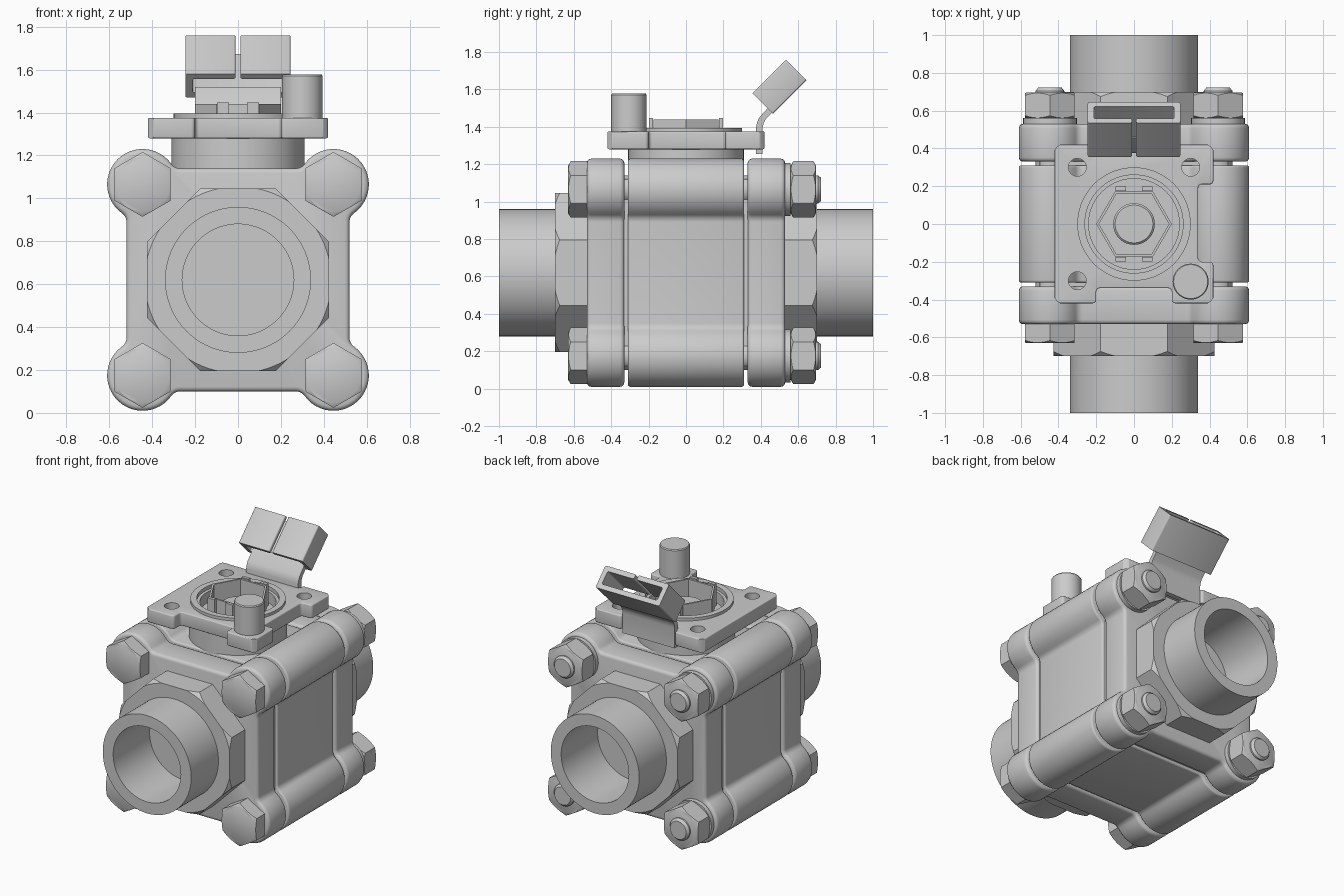
import bpy, bmesh
from math import sin, cos, pi, atan2, sqrt, radians
from mathutils import Vector

if "Cube" in bpy.data.objects:
    bpy.data.objects.remove(bpy.data.objects["Cube"])

ZC = 0.62          # height of the flow axis
BOLT = 0.445       # bolt offset from the axis
AXES = {'X': lambda a, b, t: (t, a, b),
        'Y': lambda a, b, t: (a, t, b),
        'Z': lambda a, b, t: (a, b, t)}


def finish(name, bm, bevel=0.0):
    bmesh.ops.recalc_face_normals(bm, faces=bm.faces)
    me = bpy.data.meshes.new(name)
    bm.to_mesh(me)
    bm.free()
    ob = bpy.data.objects.new(name, me)
    bpy.context.collection.objects.link(ob)
    if bevel:
        m = ob.modifiers.new('bevel', 'BEVEL')
        m.width, m.segments = bevel, 3
        m.limit_method, m.angle_limit = 'ANGLE', radians(50)
        apply(ob, m)
    smooth(ob)
    return ob


def activate(ob):
    bpy.ops.object.select_all(action='DESELECT')
    bpy.context.view_layer.objects.active = ob
    ob.select_set(True)


def apply(ob, mod):
    activate(ob)
    bpy.ops.object.modifier_apply(modifier=mod.name)


def smooth(ob):
    activate(ob)
    bpy.ops.object.shade_smooth_by_angle(angle=radians(32))


def boolean(ob, cutter, op):
    m = ob.modifiers.new('cut', 'BOOLEAN')
    m.operation, m.object, m.solver = op, cutter, 'EXACT'
    apply(ob, m)
    bpy.data.objects.remove(cutter)
    smooth(ob)


def prism(name, pts, t0, t1, axis='Y', bevel=0.0):
    bm = bmesh.new()
    put = AXES[axis]
    a = [bm.verts.new(put(p[0], p[1], t0)) for p in pts]
    b = [bm.verts.new(put(p[0], p[1], t1)) for p in pts]
    bm.faces.new(a)
    bm.faces.new(b)
    for i in range(len(pts)):
        j = (i + 1) % len(pts)
        bm.faces.new((a[i], a[j], b[j], b[i]))
    return finish(name, bm, bevel)


def lathe(name, prof, axis='Y', c=(0, 0), n=64, closed=False):
    bm = bmesh.new()
    put = AXES[axis]
    rings = [[bm.verts.new(put(c[0] + r * cos(2 * pi * k / n), c[1] + r * sin(2 * pi * k / n), t))
              for k in range(n)] for r, t in prof]
    pairs = list(zip(rings, rings[1:]))
    if closed:
        pairs.append((rings[-1], rings[0]))
    else:
        bm.faces.new(rings[0])
        bm.faces.new(rings[-1])
    for p, q in pairs:
        for k in range(n):
            j = (k + 1) % n
            bm.faces.new((p[k], p[j], q[j], q[k]))
    return finish(name, bm)


def ngon(n, r, start, c=(0, 0)):
    return [(c[0] + r * cos(start + 2 * pi * k / n), c[1] + r * sin(start + 2 * pi * k / n)) for k in range(n)]


def rect(x0, y0, x1, y1):
    return [(x0, y0), (x1, y0), (x1, y1), (x0, y1)]


def round_poly(pts, rad, seg=6):
    out = []
    for i, p in enumerate(pts):
        p, a, b = Vector(p), Vector(pts[i - 1]), Vector(pts[(i + 1) % len(pts)])
        s, e = p + (a - p).normalized() * rad, p + (b - p).normalized() * rad
        o = s + e - p
        for k in range(seg + 1):
            t = k / seg * pi / 2
            out.append(tuple(o + (s - o) * cos(t) + (e - o) * sin(t)))
    return out


def lobed_profile(half=0.52, r=0.165, f=0.05):
    # square with a round bolt lobe on each corner, blended by fillets
    dx = half + f - BOLT
    h = sqrt((r + f) ** 2 - dx ** 2)
    end = atan2(h, -dx)
    part = [(half + f + f * cos(pi + (end - pi) * k / 6), BOLT - h + f * sin(pi + (end - pi) * k / 6))
            for k in range(7)]
    a0 = atan2(-h, dx)
    part += [(BOLT + r * cos(a0 + (pi / 4 - a0) * k / 12), BOLT + r * sin(a0 + (pi / 4 - a0) * k / 12))
             for k in range(1, 13)]
    part += [(y, x) for x, y in reversed(part[:-1])]
    out = []
    for q in range(4):
        c, s = round(cos(q * pi / 2)), round(sin(q * pi / 2))
        out += [(c * x - s * y, ZC + s * x + c * y) for x, y in part]
    return out


# Valve body, end caps and the seals between them
lobes = lobed_profile()
prism('valve_body', lobes, -0.31, 0.31, bevel=0.012)
for s, side in ((-1, 'front'), (1, 'back')):
    prism(side + '_end_cap', lobes, s * 0.33, s * 0.53, bevel=0.022)
    prism(side + '_seal', rect(-0.5, ZC - 0.5, 0.5, ZC + 0.5), s * 0.30, s * 0.34)
    # octagonal collar with turned chamfer, and pipe stub
    collar = prism(side + '_octagon_collar', ngon(8, 0.46, pi / 8, (0, ZC)), s * 0.50, s * 0.70)
    ring = [(0.3, 0.75), (0.385, 0.75), (0.535, 0.6), (0.535, 0.4), (0.3, 0.4)]
    boolean(collar, lathe('cutter', [(r, s * t) for r, t in ring], c=(0, ZC), n=96, closed=True), 'INTERSECT')
    pipe = [(0.26, 0.6), (0.26, 1.0), (0.34, 1.0), (0.34, 0.5)]
    lathe(side + '_pipe', [(r, s * t) for r, t in pipe], c=(0, ZC), n=96)


# Clamping bolts
def hex_part(name, c, y0, y1, both):
    ob = prism(name, ngon(6, 0.151, pi / 2, c), y0, y1)
    near = [(0.11, y0 - 0.01), (0.16, y0 + 0.019)]
    far = [(0.16, y1 - 0.019), (0.11, y1 + 0.01)] if both else [(0.16, y1 + 0.05)]
    boolean(ob, lathe('cutter', near + far, c=c, n=48), 'INTERSECT')


for sx in (-1, 1):
    for sz in (-1, 1):
        c = (sx * BOLT, ZC + sz * BOLT)
        tag = ('left' if sx < 0 else 'right') + ('_lower' if sz < 0 else '_upper')
        hex_part(tag + '_bolt_head', c, -0.63, -0.525, False)
        lathe(tag + '_washer', [(0.142, 0.52), (0.142, 0.56)], c=c, n=40)
        hex_part(tag + '_nut', c, 0.56, 0.695, True)
        lathe(tag + '_bolt', [(0.076, -0.54), (0.076, 0.705), (0.062, 0.722)], c=c, n=32)

# Stem neck and mounting plate
lathe('stem_neck', [(0.31, 1.05), (0.31, 1.295)], 'Z', n=80)
outline = [(-0.42, -0.42), (-0.20, -0.42), (-0.20, -0.34), (0.20, -0.34), (0.20, -0.42), (0.42, -0.42),
           (0.42, -0.20), (0.34, -0.20), (0.34, 0.21), (0.42, 0.21), (0.42, 0.42), (0.205, 0.42),
           (0.205, 0.38), (-0.205, 0.38), (-0.205, 0.42), (-0.42, 0.42)]
plate = prism('mounting_plate', round_poly(outline, 0.0195), 1.28, 1.375, 'Z', bevel=0.012)
# generous radii on the plate's four outer corners
rounded = prism('cutter', round_poly(rect(-0.43, -0.43, 0.43, 0.43), 0.075, 8), 1.2, 1.5, 'Z')
boolean(plate, rounded, 'INTERSECT')
boolean(plate, lathe('cutter', [(0.27, 1.2), (0.27, 1.5)], 'Z'), 'DIFFERENCE')
for x, y in ((-0.3, 0.3), (0.3, 0.3), (-0.3, -0.3)):
    boolean(plate, lathe('cutter', [(0.047, 1.2), (0.047, 1.5)], 'Z', (x, y), 32), 'DIFFERENCE')
rim = [(0.24, 1.28), (0.24, 1.37), (0.26, 1.37), (0.26, 1.395), (0.30, 1.395), (0.30, 1.28)]
lathe('plate_rim', rim, 'Z', n=80, closed=True)
lathe('stop_post', [(0.095, 1.285), (0.095, 1.57), (0.09, 1.577)], 'Z', (0.3, -0.305), 48)

# Stem with hollow hexagonal lock and bent-up tabs
lathe('stem', [(0.11, 1.28), (0.11, 1.35), (0.10, 1.36)], 'Z', n=48)
lathe('hex_lock', [(0.2, 1.285), (0.2, 1.44), (0.185, 1.44), (0.185, 1.285)], 'Z', n=6, closed=True)
for sx in (-1, 1):
    for sy in (-1, 1):
        prism('lock_tab', rect(sx * 0.07 - 0.027, sy * 0.187 - 0.011, sx * 0.07 + 0.027, sy * 0.187 + 0.011),
              1.285, 1.447, 'Z')

# Bent locking strip and its split sleeve
strip = [(0.375, 1.255), (0.375, 1.40), (0.380, 1.425), (0.392, 1.450), (0.455, 1.520),
         (0.478, 1.496), (0.425, 1.440), (0.415, 1.420), (0.410, 1.395), (0.410, 1.255)]
prism('locking_strip', strip, -0.2, 0.2, 'X')
w, h, t, s = 0.245, 0.078, 0.033, 0.011
half = [(s, -h), (w, -h), (w, h)]
inner = [(w - t, h - t), (w - t, t - h), (s, t - h)]
section = half + [(-x, y) for x, y in reversed(half)] \
    + [(-x, y) for x, y in reversed(inner)] + inner
sleeve = prism('locking_sleeve', round_poly(section, 0.01, 3), -0.127, 0.127, 'Z')
sleeve.location = (0, 0.50, 1.615)
sleeve.rotation_euler = (radians(-45), 0, 0)
